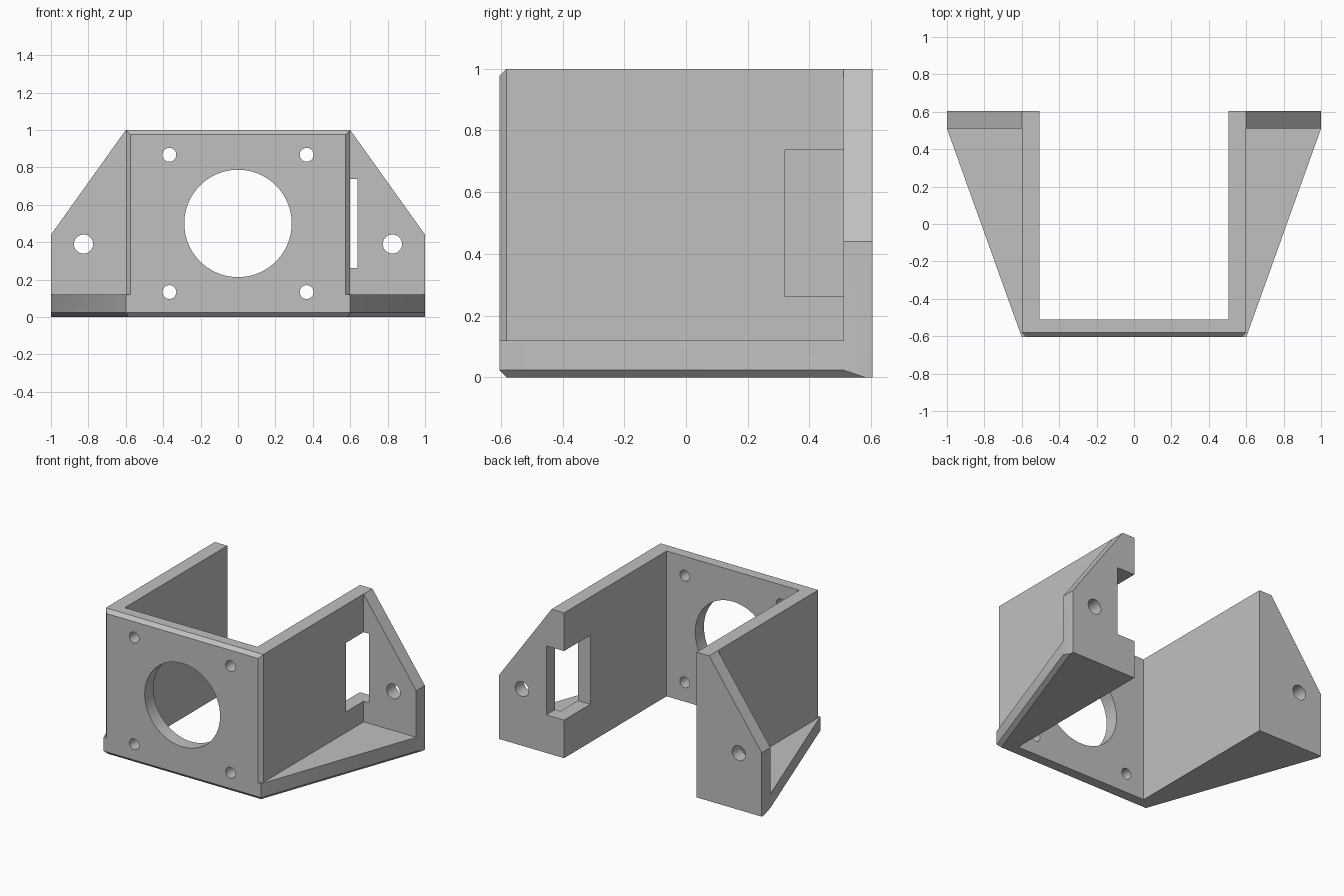
import bpy, bmesh, math
from mathutils import Matrix, Vector

cube = bpy.data.objects.get("Cube")
if cube:
    bpy.data.objects.remove(cube, do_unlink=True)

# Main dimensions
HALF, INNER, WIDE = 0.6, 0.505, 1.0        # wall outside, wall inside, flange tip
FRONT, BACK, PLATE = -0.605, 0.605, 0.095  # depth limits and plate thickness
TOP, BASE, CUT = 1.0, 0.12, 0.024          # height, gusset height, chamfer
FLANGE_Y = BACK - PLATE

grey = bpy.data.materials.new("grey plastic")
grey.use_nodes = True
colour = (0.53, 0.53, 0.53, 1)
grey.diffuse_color = colour
grey.node_tree.nodes["Principled BSDF"].inputs["Base Color"].default_value = colour


def loft(name, rings):
    """Solid skinned through rings of matching points."""
    bm = bmesh.new()
    loops = [[bm.verts.new(p) for p in ring] for ring in rings]
    bm.faces.new(loops[0])
    bm.faces.new(loops[-1])
    for a, b in zip(loops, loops[1:]):
        for i in range(len(a)):
            j = (i + 1) % len(a)
            bm.faces.new((a[i], a[j], b[j], b[i]))
    bmesh.ops.recalc_face_normals(bm, faces=bm.faces)
    mesh = bpy.data.meshes.new(name)
    bm.to_mesh(mesh)
    bm.free()
    mesh.materials.append(grey)
    ob = bpy.data.objects.new(name, mesh)
    bpy.context.collection.objects.link(ob)
    return ob


def u_ring(right_side, z):
    """Closed U outline from the +x half, mirrored to the other side."""
    left_side = [(-x, y) for x, y in reversed(right_side)]
    return [(x, y, z) for x, y in right_side + left_side]


def drill(x, z, radius, sides=48):
    """Round cutter running front to back."""
    ring = [(x + radius * math.cos(i * math.tau / sides),
             z + radius * math.sin(i * math.tau / sides)) for i in range(sides)]
    return ring


def extrude_y(name, outline, y0, y1):
    return loft(name, [[(x, y, z) for x, z in outline] for y in (y0, y1)])


def rectangle(x0, x1, z0, z1):
    return [(x0, z0), (x1, z0), (x1, z1), (x0, z1)]


# Base with side gussets, its lower outer edges chamfered
inside = [(INNER, FRONT + PLATE), (INNER, BACK), (WIDE, BACK)]
corner, tip = Vector((HALF, FRONT)), Vector((WIDE, FLANGE_Y))
run = (tip - corner).normalized()
tip_low = (WIDE, FLANGE_Y + CUT / run.x)
slope = run.x / run.y
corner_low = (WIDE - (tip_low[1] - FRONT - CUT) * slope, FRONT + CUT)
full = inside + [tuple(tip), tuple(corner)]
low = inside + [tip_low, corner_low]
# The outline runs front-inside, round the gusset, to the front corner
bracket = loft("motor_bracket", [u_ring(low, 0), u_ring(full, CUT), u_ring(full, BASE)])

# Front plate and side walls with chamfered upright corners
wall = inside[:2] + [(HALF, BACK), (HALF, FRONT + CUT), (HALF - CUT, FRONT)]
adds = [loft("walls", [u_ring(wall, BASE), u_ring(wall, TOP)])]

# Rear mounting flanges with sloping tops
for side, label in ((1, "left"), (-1, "right")):
    outline = [(HALF, BASE), (WIDE, BASE), (WIDE, 0.44), (HALF, TOP)]
    adds.append(extrude_y(label + "_flange", [(side * x, z) for x, z in outline],
                          FLANGE_Y, BACK))

# Cutters: motor opening, plate screws, flange screws, slot, top chamfer
cuts = [extrude_y("motor_opening", drill(0, 0.5, 0.287, 96), -0.7, -0.4)]
for sx in (1, -1):
    for sz in (1, -1):
        cuts.append(extrude_y("plate_screw", drill(sx * 0.367, 0.5 + sz * 0.367, 0.037),
                              -0.7, -0.4))
    cuts.append(extrude_y("flange_screw", drill(sx * 0.826, 0.39, 0.051), 0.4, 0.7))
cuts.append(extrude_y("cable_slot", rectangle(0.4, 0.64, 0.262, 0.737), 0.32, 0.7))
wedge = [(FRONT - CUT, TOP - 2 * CUT), (FRONT + 2 * CUT, TOP + CUT), (FRONT - CUT, TOP + CUT)]
cuts.append(loft("top_chamfer", [[(x, y, z) for y, z in wedge] for x in (-0.8, 0.8)]))

# Join and cut into one solid
for helpers, operation in ((adds, "UNION"), (cuts, "DIFFERENCE")):
    for helper in helpers:
        helper.hide_render = True
        mod = bracket.modifiers.new(helper.name, "BOOLEAN")
        mod.object, mod.operation, mod.solver = helper, operation, "EXACT"
bpy.context.view_layer.update()
solid = bpy.data.meshes.new_from_object(
    bracket.evaluated_get(bpy.context.evaluated_depsgraph_get()))
bracket.modifiers.clear()
bracket.data = solid
for helper in adds + cuts:
    bpy.data.objects.remove(helper, do_unlink=True)

# Merge the seams between joined parts
bm = bmesh.new()
bm.from_mesh(solid)
bmesh.ops.remove_doubles(bm, verts=bm.verts, dist=0.0001)
bmesh.ops.dissolve_limit(bm, angle_limit=math.radians(0.5), verts=bm.verts, edges=bm.edges)
bm.to_mesh(solid)
bm.free()

bpy.ops.object.select_all(action="DESELECT")
bracket.select_set(True)
bpy.context.view_layer.objects.active = bracket
bpy.ops.object.shade_smooth_by_angle(angle=math.radians(20))
